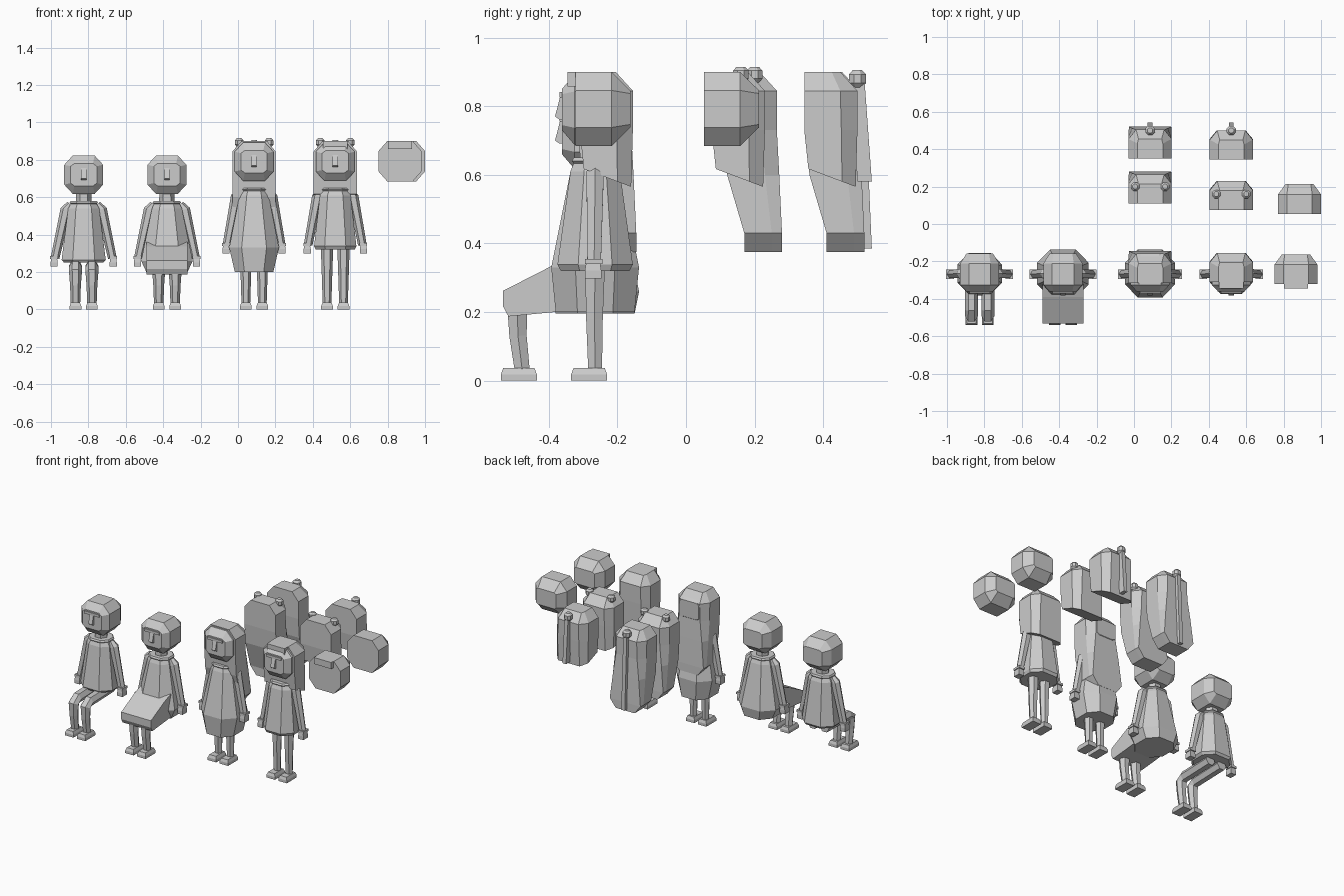
import bpy, bmesh, math
from mathutils import Vector

if "Cube" in bpy.data.objects:
    bpy.data.objects.remove(bpy.data.objects["Cube"])


def loft(name, rings):
    """Skin a list of equal-length rings and cap both ends."""
    bm = bmesh.new()
    rows = [[bm.verts.new(p) for p in r] for r in rings]
    n = len(rows[0])
    for a, b in zip(rows, rows[1:]):
        for i in range(n):
            j = (i + 1) % n
            bm.faces.new((a[i], a[j], b[j], b[i]))
    bm.faces.new(rows[0])
    bm.faces.new(rows[-1])
    bmesh.ops.recalc_face_normals(bm, faces=bm.faces)
    me = bpy.data.meshes.new(name)
    bm.to_mesh(me)
    bm.free()
    ob = bpy.data.objects.new(name, me)
    bpy.context.collection.objects.link(ob)
    return ob


def box(name, x0, x1, y0, y1, z0, z1, taper=0.0):
    def ring(z, t):
        return [(x0 + t, y0 + t, z), (x1 - t, y0 + t, z), (x1 - t, y1 - t, z), (x0 + t, y1 - t, z)]
    return loft(name, [ring(z0, 0), ring((z0 + z1) / 2, 0), ring(z1, taper)])


def knob(name, x, y, z, r):
    """Small chamfered ball."""
    def ring(h, s):
        return [(x + s * math.cos(math.radians(22.5 + 45 * i)),
                 y + s * math.sin(math.radians(22.5 + 45 * i)), z + h) for i in range(8)]
    return loft(name, [ring(-r, r * .6), ring(-r * .5, r * 1.08), ring(r * .5, r * 1.08), ring(r, r * .6)])


def limb(name, pts, radii):
    """Six-sided tube with horizontal-ish sections following a path."""
    pts = [Vector(p) for p in pts]
    rings = []
    for i, (p, r) in enumerate(zip(pts, radii)):
        d = (pts[min(i + 1, len(pts) - 1)] - pts[max(i - 1, 0)]).normalized()
        u = Vector((1, 0, 0))
        u = (u - d * u.dot(d)).normalized()
        v = d.cross(u)
        rings.append([p + r * (u * math.cos(k * math.pi / 3) + v * math.sin(k * math.pi / 3))
                      for k in range(6)])
    return loft(name, rings)


def oct_xz(cx, cz, y, hx, hz, kx, kz):
    """Octagon in the front plane."""
    c = [(-kx, hz), (kx, hz), (hx, kz), (hx, -kz), (kx, -hz), (-kx, -hz), (-hx, -kz), (-hx, kz)]
    return [(cx + a, y, cz + b) for a, b in c]


BY = -0.265  # shared depth of the bodies


def head(cx, cz):
    loft("head", [oct_xz(cx, cz, -.362, .07, .06, .05, .045),
                  oct_xz(cx, cz, -.325, .104, .103, .058, .053),
                  oct_xz(cx, cz, -.21, .104, .103, .058, .053),
                  oct_xz(cx, cz, -.157, .07, .055, .05, .045)])
    # nose wedge under a thin brow
    loft("nose", [[(cx + s * .014, y, cz + z) for s, y in ((-1, y), (1, y), (1, -.34), (-1, -.34))]
                  for z, y in ((.05, -.364), (-.02, -.382), (-.028, -.37))])
    box("brow", cx - .055, cx + .055, -.369, -.34, cz + .035, cz + .052)
    limb("neck", [(cx, BY, cz - .16), (cx, BY, cz - .08)], [.042, .04])


def garment(name, cx, prof):
    """Eight-sided flared garment: (z, half width, half depth)."""
    rings = []
    for z, a, b in prof:
        c = [(-.5, -1), (.5, -1), (1, -.45), (1, .45), (.5, 1), (-.5, 1), (-1, .45), (-1, -.45)]
        rings.append([(cx + a * u, BY + b * v, z) for u, v in c])
    return loft(name, rings)


def arms(cx, dz, wide=0.0):
    for s in (-1, 1):
        limb("arm", [(cx + s * .072, BY, .632 + dz), (cx + s * .095, BY, .605 + dz),
                     (cx + s * (.145 + wide), BY - .003, .345 + dz)], [.02, .029, .023])
        x = cx + s * (.15 + wide)
        box("cuff", x - .021, x + .021, BY - .029, BY + .022, .34 + dz, .355 + dz)
        box("hand", x - .019, x + .019, BY - .03, BY + .018, .298 + dz, .345 + dz, .004)


def legs(cx, seated):
    for s in (-1, 1):
        x = cx + s * .044
        if seated:
            path = [(x, -.22, .235), (x, -.46, .228), (x, -.492, .205), (x, -.49, .13), (x, -.477, .025)]
            rad, fy = [.034, .034, .035, .029, .025], -.54
        else:
            path = [(x, BY, .36), (x, BY - .002, .18), (x, BY, .025)]
            rad, fy = [.034, .028, .023], -.335
        limb("leg", path, rad)
        box("foot", x - .031, x + .031, fy, fy + .105, 0, .036, .007)


def collar(cx, z):
    garment("collar", cx, [(z - .01, .066, .06), (z, .076, .068), (z + .01, .07, .062)])


def hair(cx, f, style):
    """Hair block whose front face sits at depth f."""
    if style == "short":
        loft("short_hair", [oct_xz(cx, .792, f, .115, .108, .068, .054),
                            oct_xz(cx, .792, f + .105, .115, .108, .068, .054),
                            oct_xz(cx, .792, f + .16, .075, .054, .06, .045)])
        return

    def ring(hx, yf, ym, yb, hb, zf, zb):
        zm = zf + (zb - zf) * (ym - yf) / (yb - yf)
        return [(cx - hx, f + yf, zf), (cx + hx, f + yf, zf), (cx + hx, f + ym, zm),
                (cx + hb, f + yb, zb), (cx - hb, f + yb, zb), (cx - hx, f + ym, zm)]
    rings = [ring(.068, 0, .08, .105, .062, .9, .9),
             ring(.115, 0, .105, .155, .075, .845, .845),
             ring(.115, 0, .108, .155, .078, .73, .73)]
    if style == "long":
        rings += [ring(.115, .01, .12, .162, .095, .6, .6),
                  ring(.115, .06, .14, .17, .113, .43, .43),
                  ring(.07, .06, .14, .17, .07, .375, .375)]
    else:
        rings += [ring(.115, .012, .11, .15, .08, .617, .565)]
    loft(style + "_hair", rings)


def buns(cx, y):
    for s in (-1, 1):
        knob("hair_bun", cx + s * .08, y, .892, .023)


def braid(cx, y, z_end):
    """Knot at the crown with a thin tail hanging down the back."""
    knob("hair_knot", cx, y, .88, .025)
    loft("hair_tail", [[(cx - .013, a, z), (cx + .013, a, z), (cx + .013, b, z), (cx - .013, b, z)]
                       for z, a, b in ((.885, y - .02, y + .02), (z_end, y, y + .042))])


X1, X2, X3, X4 = -.825, -.38, .086, .52

# seated figure in a shirt
head(X1, .72)
collar(X1, .57)
garment("shirt", X1, [(.57, .066, .06), (.54, .083, .072), (.265, .118, .11), (.25, .105, .1)])
arms(X1, -.07, .008)
legs(X1, True)

# seated figure in a dress, with the skirt over the lap
head(X2, .72)
collar(X2, .57)
garment("dress", X2, [(.57, .066, .06), (.54, .08, .072), (.26, .138, .128), (.195, .108, .115)])
lap = [(-.3, .37), (-.39, .335), (-.533, .262), (-.533, .215), (-.518, .187), (-.38, .2), (-.3, .21)]
loft("skirt_lap", [[(X2 + x, y, z) for y, z in lap] for x in (-.11, .11)])
arms(X2, -.07, .008)
legs(X2, True)

# standing figure in a dress with long hair
head(X3, .79)
collar(X3, .64)
garment("dress", X3, [(.64, .066, .06), (.61, .078, .072), (.33, .133, .128), (.2, .103, .115)])
arms(X3, 0)
legs(X3, False)
hair(X3, -.315, "long")

# standing figure in a shirt with medium hair
head(X4, .79)
collar(X4, .64)
garment("shirt", X4, [(.64, .066, .06), (.61, .082, .072), (.338, .113, .11), (.32, .105, .1)])
arms(X4, 0)
legs(X4, False)
hair(X4, -.31, "medium")
box("fringe", X4 - .065, X4 + .065, -.345, -.28, .855, .9)

# spare hair pieces
hair(X3, .35, "long")
braid(X3, .5, .385)
hair(X3, .11, "long")
buns(X3, .2)
hair(X4, .345, "medium")
braid(X4, .5, .58)
hair(X4, .075, "medium")
buns(X4, .16)
hair(.885, .053, "short")
hair(.866, -.322, "short")
box("fringe", .802, .93, -.345, -.28, .857, .9)
